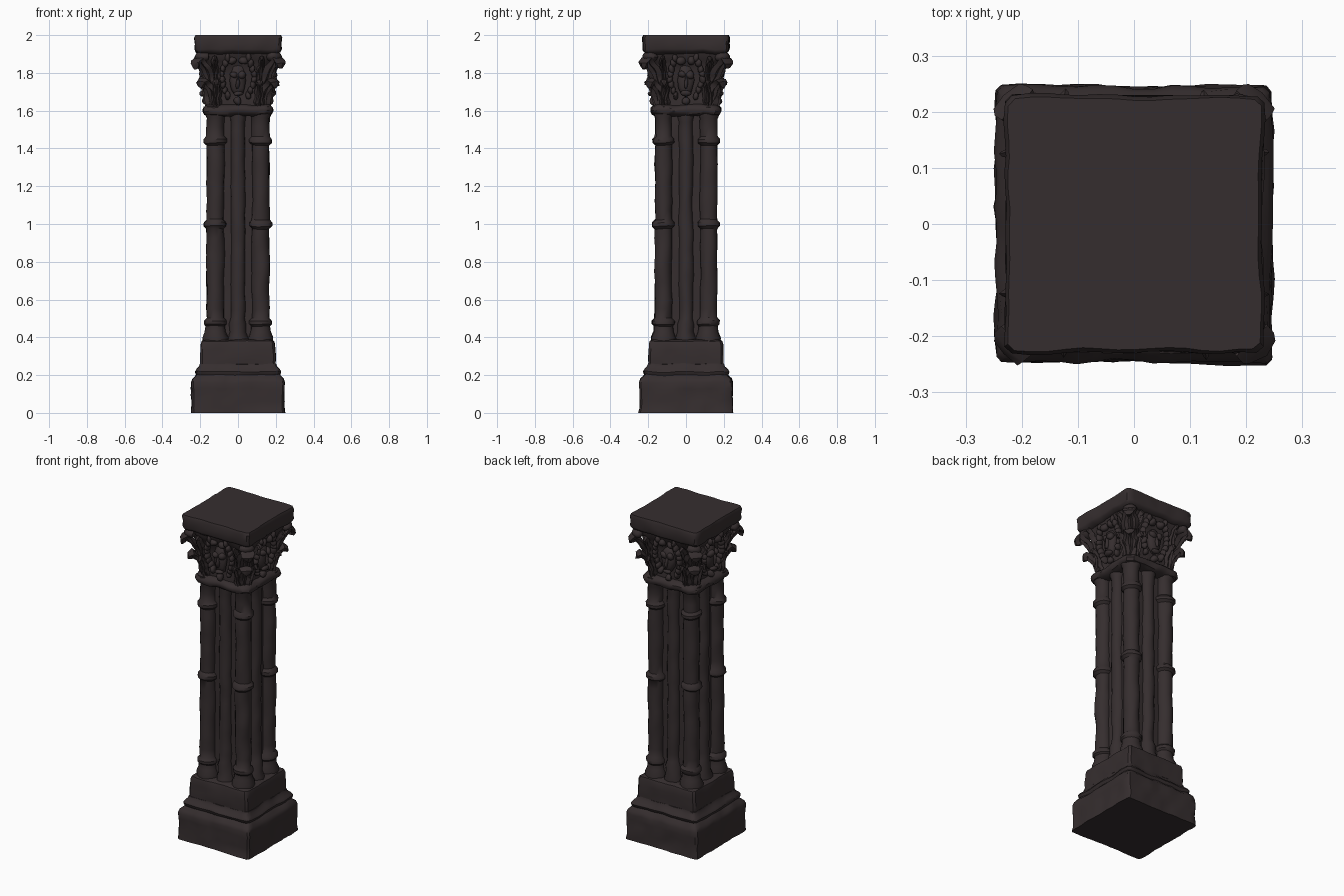
import bpy, bmesh, math
from mathutils import Vector, Matrix, noise

if "Cube" in bpy.data.objects:
    bpy.data.objects.remove(bpy.data.objects["Cube"], do_unlink=True)

stone = bpy.data.materials.new("dark brown stone")
stone.use_nodes = True
COLOR = (0.036, 0.027, 0.028, 1)
stone.diffuse_color = COLOR
bsdf = stone.node_tree.nodes["Principled BSDF"]
bsdf.inputs["Base Color"].default_value = COLOR
bsdf.inputs["Roughness"].default_value = 0.9


def worn(p, amount, freq=14):
    """Shift a point by smooth noise so the stone looks weathered."""
    return p + noise.noise_vector(p * freq) * amount


def finish(bm, name, wear=0.0, freq=14, angle=40):
    for v in bm.verts:
        z = v.co.z
        v.co = worn(v.co, wear, freq)
        if z < 0.001 or z > 1.999:
            v.co.z = z
    bmesh.ops.recalc_face_normals(bm, faces=bm.faces)
    mesh = bpy.data.meshes.new(name)
    bm.to_mesh(mesh)
    bm.free()
    mesh.materials.append(stone)
    ob = bpy.data.objects.new(name, mesh)
    bpy.context.collection.objects.link(ob)
    bpy.ops.object.select_all(action="DESELECT")
    ob.select_set(True)
    bpy.context.view_layer.objects.active = ob
    bpy.ops.object.shade_smooth_by_angle(angle=math.radians(angle))
    return ob


def refine(profile, step):
    """Add in-between points so that no gap is longer than step."""
    out = [Vector(profile[0])]
    for a, b in zip(profile, profile[1:]):
        a, b = Vector(a), Vector(b)
        n = max(1, math.ceil((b - a).length / step))
        out += [a.lerp(b, i / n) for i in range(1, n + 1)]
    return out


def skin(bm, rings, cap=True):
    rows = [[bm.verts.new(p) for p in ring] for ring in rings]
    n = len(rows[0])
    for a, b in zip(rows, rows[1:]):
        for i in range(n):
            j = (i + 1) % n
            bm.faces.new((a[i], a[j], b[j], b[i]))
    if cap:
        bm.faces.new(rows[0][::-1])
        bm.faces.new(rows[-1])


def square_ring(half, z, chamfer, n=14):
    pts = []
    for k in range(4):
        rot = Matrix.Rotation(k * math.pi / 2, 3, "Z")
        for i in range(n + 1):
            t = (2 * i / n - 1) * (half - chamfer)
            pts.append(rot @ Vector((half, t, z)))
    return pts


def square_block(name, profile, chamfer=0.008, wear=0.007, step=0.035):
    bm = bmesh.new()
    skin(bm, [square_ring(h, z, chamfer) for h, z in refine(profile, step)])
    return finish(bm, name, wear)


def round_shaft(name, x, y, profile, sides=14):
    bm = bmesh.new()
    rings = []
    for r, z in refine(profile, 0.05):
        rings.append([Vector((x + r * math.cos(a), y + r * math.sin(a), z))
                      for a in (math.tau * i / sides for i in range(sides))])
    skin(bm, rings)
    return finish(bm, name, 0.007, 11)


def leaf(bm, angle, path, width, side=0.0, thick=0.022, lobes=3):
    """A curling leaf: path holds (outward, height), with lobed edges and a raised rib."""
    pts = refine(path, 0.018)
    rot = Matrix.Rotation(angle, 3, "Z")
    rings = []
    for i, (r, z) in enumerate(pts):
        t = i / (len(pts) - 1)
        nxt, prv = pts[min(i + 1, len(pts) - 1)], pts[max(i - 1, 0)]
        d = (nxt - prv).normalized()
        normal = Vector((d.y, 0, -d.x))
        w = width * (0.72 + 0.28 * abs(math.sin(t * lobes * math.pi)))
        w *= math.sqrt(max(0.06, 1 - t ** 3))
        mid = Vector((r, side, z))
        ring = []
        for u, h in ((-1, -0.5), (-0.6, 0.45), (-0.25, 0.15), (0, 0.8),
                     (0.25, 0.15), (0.6, 0.45), (1, -0.5), (0, -0.8)):
            ring.append(rot @ (mid + Vector((0, u * w, 0)) + normal * h * thick))
        rings.append(ring)
    skin(bm, rings)


def knob(bm, angle, out, side, z, size):
    """A flattened boss on one face of the capital."""
    m = (Matrix.Rotation(angle, 4, "Z") @ Matrix.Translation((out, side, z))
         @ Matrix.Diagonal((*size, 1)))
    bmesh.ops.create_icosphere(bm, subdivisions=2, radius=1, matrix=m)


# Stepped square base
square_block("plinth", [(0.247, 0), (0.243, 0.03), (0.245, 0.16), (0.238, 0.18),
                        (0.222, 0.195), (0.214, 0.205)], 0.01, 0.009)
square_block("base_moulding", [(0.21, 0.19), (0.221, 0.205), (0.225, 0.218),
                               (0.217, 0.232), (0.203, 0.245), (0.199, 0.26)], 0.012)
square_block("pedestal", [(0.197, 0.245), (0.198, 0.3), (0.195, 0.365),
                          (0.19, 0.38), (0.172, 0.388)], 0.012, 0.005)

# Square core behind the clustered shafts
square_block("shaft_core", [(0.122, 0.37), (0.118, 0.5), (0.118, 1.63)], 0.02, 0.006, 0.06)

# Banded corner shafts
R = 0.046
corner_profile = [(0.064, 0.37), (0.066, 0.4), (0.054, 0.43), (0.051, 0.46)]
for z in (0.48, 1.0, 1.44):
    corner_profile += [(R, z - 0.024), (R + 0.014, z - 0.01),
                       (R + 0.014, z + 0.008), (R, z + 0.024)]
corner_profile += [(R, 1.56), (0.058, 1.59), (0.06, 1.62)]
for sx, a in ((1, "left"), (-1, "right")):
    for sy, b in ((-1, "front"), (1, "back")):
        round_shaft(f"{b}_{a}_corner_shaft", sx * 0.12, sy * 0.12, corner_profile)

# Plain middle shafts, one on each face
mid_profile = [(0.055, 0.37), (0.056, 0.4), (0.045, 0.43), (0.047, 0.47),
               (0.038, 0.5), (0.037, 1.0), (0.038, 1.54), (0.046, 1.58), (0.046, 1.62)]
for name, x, y in (("front", 0, -1), ("back", 0, 1), ("left", 1, 0), ("right", -1, 0)):
    round_shaft(f"{name}_middle_shaft", x * 0.115, y * 0.115, mid_profile)

# Neck ring and flared capital body
square_block("neck_ring", [(0.15, 1.572), (0.178, 1.582), (0.186, 1.597), (0.184, 1.612),
                           (0.172, 1.625), (0.155, 1.632)], 0.03, 0.008, 0.02)
square_block("capital_body", [(0.15, 1.61), (0.148, 1.68), (0.16, 1.76), (0.172, 1.84),
                              (0.198, 1.89), (0.205, 1.92)], 0.035, 0.01)

# Carved foliage on the capital
bm = bmesh.new()
for k in range(4):
    face = k * math.pi / 2
    diag = face + math.pi / 4
    # corner leaves in two tiers
    leaf(bm, diag, [(0.19, 1.615), (0.2, 1.67), (0.225, 1.72), (0.258, 1.755),
                    (0.27, 1.745), (0.266, 1.725)], 0.052)
    leaf(bm, diag, [(0.2, 1.7), (0.225, 1.77), (0.26, 1.83), (0.298, 1.865),
                    (0.312, 1.85), (0.305, 1.825)], 0.055)
    knob(bm, diag, 0.27, 0, 1.885, (0.035, 0.045, 0.03))
    for s in (-1, 1):
        # leaves and arching stems either side of the centre
        leaf(bm, face, [(0.155, 1.62), (0.168, 1.68), (0.182, 1.73), (0.2, 1.75),
                        (0.2, 1.735)], 0.03, s * 0.115)
        leaf(bm, face, [(0.16, 1.72), (0.178, 1.8), (0.205, 1.85), (0.218, 1.875),
                        (0.224, 1.86)], 0.026, s * 0.125)
        for i in range(8):
            t = i / 7
            knob(bm, face, 0.165 + 0.03 * t, s * (0.055 + 0.03 * math.sin(t * math.pi)),
                 1.68 + 0.2 * t, (0.022, 0.015, 0.022))
        knob(bm, face, 0.19, s * 0.03, 1.865, (0.024, 0.026, 0.022))
        knob(bm, face, 0.185, s * 0.022, 1.79, (0.02, 0.022, 0.02))
    # central mask-like ornament
    knob(bm, face, 0.168, 0, 1.76, (0.026, 0.045, 0.085))
    knob(bm, face, 0.192, 0, 1.75, (0.016, 0.011, 0.035))
    knob(bm, face, 0.185, 0, 1.69, (0.018, 0.026, 0.014))
    knob(bm, face, 0.172, 0, 1.652, (0.02, 0.02, 0.022))
finish(bm, "capital_foliage", 0.008, 25)

# Square top slab
square_block("abacus", [(0.2, 1.9), (0.222, 1.912), (0.229, 1.925), (0.227, 1.955),
                        (0.23, 1.985), (0.224, 2.0)], 0.012, 0.007)
